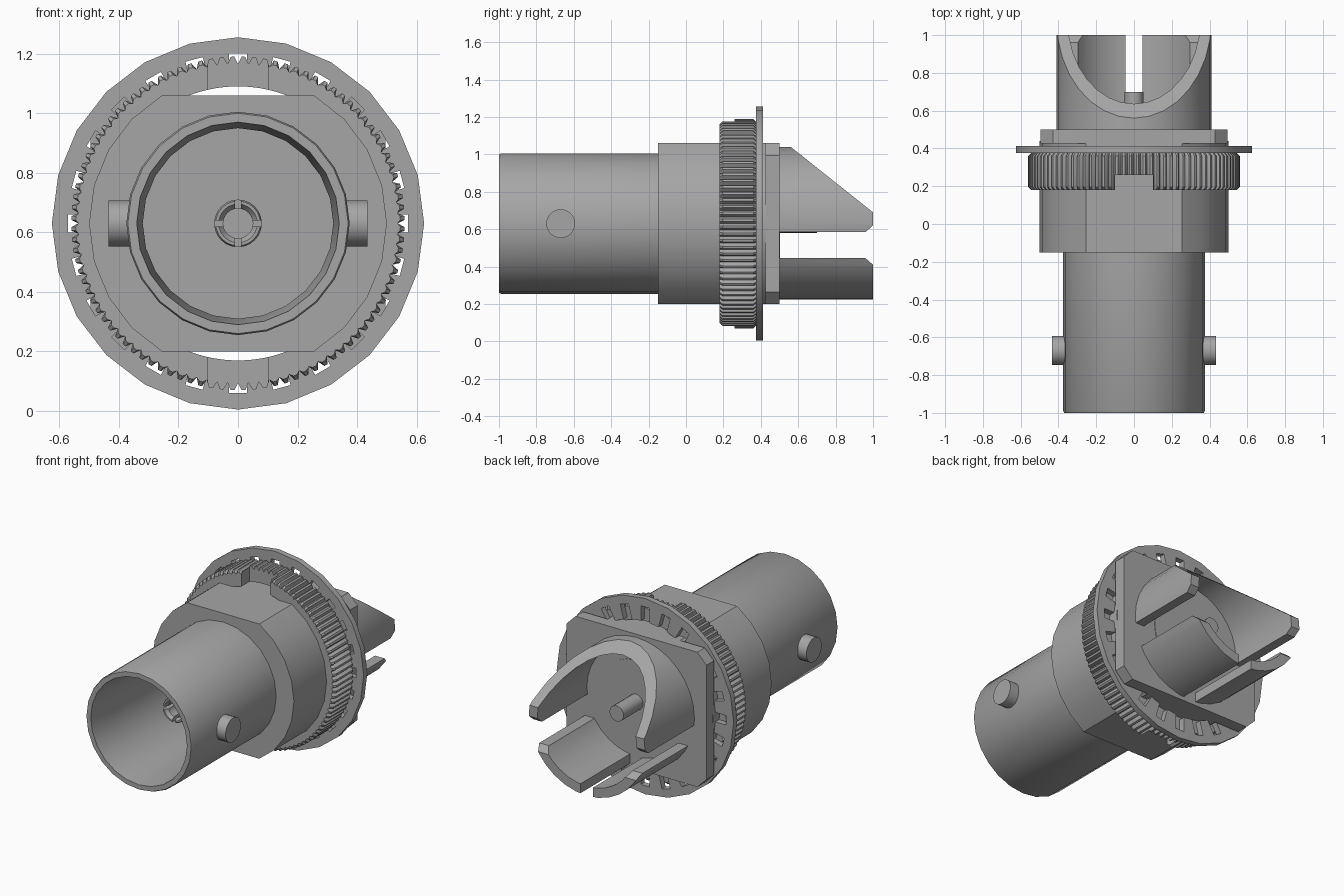
import bpy, bmesh, math
from math import sin, cos, pi, radians
from mathutils import Matrix

AXIS_Z = 0.63

cube = bpy.data.objects.get("Cube")
if cube:
    bpy.data.objects.remove(cube, do_unlink=True)

metal = bpy.data.materials.new("grey metal")
metal.use_nodes = True
GREY = (0.38, 0.38, 0.385, 1)
metal.diffuse_color = GREY
metal.node_tree.nodes["Principled BSDF"].inputs["Base Color"].default_value = GREY


def finish(name, bm):
    """Turn a bmesh built around the connector axis into an object."""
    bmesh.ops.remove_doubles(bm, verts=bm.verts, dist=1e-5)
    bmesh.ops.recalc_face_normals(bm, faces=bm.faces)
    mesh = bpy.data.meshes.new(name)
    bm.to_mesh(mesh)
    bm.free()
    mesh.materials.append(metal)
    obj = bpy.data.objects.new(name, mesh)
    obj.location.z = AXIS_Z
    bpy.context.collection.objects.link(obj)
    return obj


def lathe(name, profile, sides=24, closed=False, radius=lambda r, i: r):
    """Revolve (radius, y) points about the y axis."""
    bm = bmesh.new()
    rings = []
    for i in range(sides):
        a = 2 * pi * i / sides
        rings.append([bm.verts.new((radius(r, i) * sin(a), y, radius(r, i) * cos(a)))
                      for r, y in profile])
    n = len(profile)
    for i in range(sides):
        p, q = rings[i], rings[(i + 1) % sides]
        for j in range(n if closed else n - 1):
            k = (j + 1) % n
            quad = [p[j], p[k], q[k], q[j]]
            if profile[j][0] == 0:
                quad.remove(q[j])
            elif profile[k][0] == 0:
                quad.remove(q[k])
            bm.faces.new(quad)
    return finish(name, bm)


def extrude(name, points, vector):
    """Extrude a closed outline of 3D points along a vector."""
    bm = bmesh.new()
    face = bm.faces.new([bm.verts.new(p) for p in points])
    out = bmesh.ops.extrude_face_region(bm, geom=[face], use_keep_orig=True)
    moved = [v for v in out["geom"] if isinstance(v, bmesh.types.BMVert)]
    bmesh.ops.translate(bm, verts=moved, vec=vector)
    return finish(name, bm)


def side_cutter(points):
    """Cutter from a (y, z above axis) outline, running right across x."""
    return extrude("cutter", [(-0.7, y, z) for y, z in points], (1.4, 0, 0))


def boxes(*specs):
    """One mesh of boxes, each (centre, size, turn about the y axis)."""
    bm = bmesh.new()
    for centre, size, turn in specs:
        m = (Matrix.Rotation(turn, 4, 'Y') @ Matrix.Translation(centre)
             @ Matrix.Diagonal((*size, 1)))
        bmesh.ops.create_cube(bm, size=1, matrix=m)
    return finish("cutter", bm)


def cut(obj, cutter):
    cutter.hide_render = True
    mod = obj.modifiers.new("cut", 'BOOLEAN')
    mod.operation, mod.solver, mod.object = 'DIFFERENCE', 'EXACT', cutter
    bpy.context.view_layer.objects.active = obj
    bpy.ops.object.modifier_apply(modifier=mod.name)
    bpy.data.objects.remove(cutter, do_unlink=True)


parts = []

# Hollow front barrel with tapered mouth
parts.append(lathe("barrel", [(0, -0.2), (0.32, -0.2), (0.32, -0.8), (0.34, -1),
                              (0.37, -1), (0.375, -0.99), (0.375, -0.1), (0, -0.1)]))

# Insulator, just proud at both ends
parts.append(lathe("insulator", [(0, -0.205), (0.265, -0.205), (0.265, 0.503), (0, 0.503)]))

# Slotted contact socket and rear pin
socket = lathe("contact_socket", [(0, -0.4), (0.05, -0.4), (0.05, -0.63), (0.065, -0.65),
                                  (0.075, -0.65), (0.08, -0.64), (0.08, -0.19), (0, -0.19)])
cut(socket, boxes(((0, -0.55, 0), (0.2, 0.25, 0.02), 0)))
cut(socket, boxes(((0, -0.55, 0), (0.02, 0.25, 0.2), 0)))
parts.append(socket)
parts.append(lathe("rear_pin", [(0, 0.45), (0.05, 0.45), (0.05, 0.7), (0, 0.7)], 16))

# Bayonet studs
for side, label in ((1, "left"), (-1, "right")):
    bpy.ops.mesh.primitive_cylinder_add(vertices=24, radius=0.077, depth=0.085,
                                        location=(side * 0.3925, -0.67, AXIS_Z),
                                        rotation=(0, pi / 2, 0))
    stud = bpy.context.object
    stud.name = label + "_bayonet_stud"
    stud.data.materials.append(metal)
    parts.append(stud)

# Round body with flat top and bottom
half = math.asin(0.43 / 0.5)
arc = [half * (i / 4 - 1) for i in range(9)]
outline = [(0.5 * cos(a), -0.15, 0.5 * sin(a)) for a in arc]
outline += [(-x, y, -z) for x, y, z in outline]
parts.append(extrude("body", outline, (0, 0.59, 0)))

# Square flange with clipped corners
w, h, c = 0.495, 0.43, 0.065
corner = [(w, h - c), (w - c, h), (c - w, h), (-w, h - c)]
corner += [(-x, -z) for x, z in corner]
parts.append(extrude("flange", [(x, 0.425, z) for x, z in corner], (0, 0.075, 0)))

# Knurled nut with two spanner slots
nut = lathe("knurled_nut", [(0.46, 0.18), (0.545, 0.18), (0.56, 0.195), (0.56, 0.36),
                            (0.545, 0.375), (0.46, 0.375)], 288, True,
            lambda r, i: min(r, 0.536) if i % 3 == 0 else r)
cut(nut, boxes(((0, 0.2, 0), (0.2, 0.12, 1.4), 0)))
parts.append(nut)

# Toothed lock washer
washer = lathe("lock_washer", [(0.48, 0.375), (0.625, 0.375), (0.625, 0.412), (0.48, 0.412)],
               24, True)
cut(washer, boxes(*[((0, 0.39, 0.51), (0.06, 0.2, 0.12), 2 * pi * i / 24)
                    for i in range(24)]))
parts.append(washer)

# Rear prongs: a tube with a sloped top, side slots and a bottom slot
prongs = lathe("rear_prongs", [(0.35, 0.48), (0.41, 0.48), (0.41, 1), (0.35, 1)], 32, True)
cut(prongs, side_cutter([(0.5, 0.458), (1.1, -0.019), (1.1, 0.6), (0.5, 0.6)]))
cut(prongs, side_cutter([(0.5, -0.185), (0.96, -0.185), (1, -0.22), (1.05, -0.22),
                         (1.05, -0.01), (1, -0.01), (0.96, -0.045), (0.5, -0.045)]))
cut(prongs, boxes(((0, 0.8, -0.4), (0.09, 0.6, 0.4), 0)))
parts.append(prongs)

# Smooth the round faces, keep edges crisp
bpy.ops.object.select_all(action='DESELECT')
for part in parts:
    part.select_set(True)
    bpy.context.view_layer.objects.active = part
bpy.ops.object.shade_smooth_by_angle(angle=radians(28))
